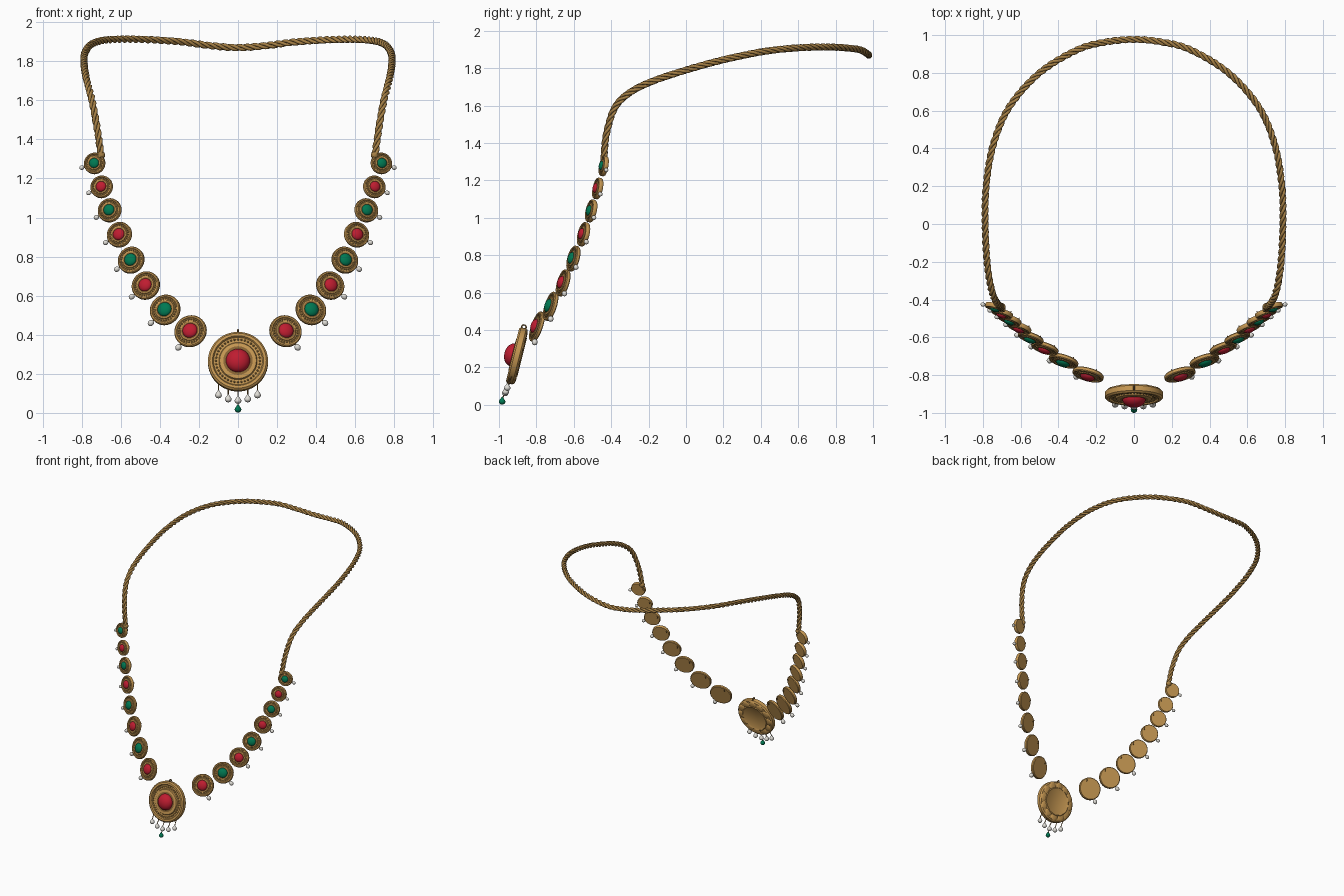
import bpy, bmesh
from math import sin, cos, pi, radians
from mathutils import Matrix, Vector

cube = bpy.data.objects.get("Cube")
if cube:
    bpy.data.objects.remove(cube)


def material(name, rgb):
    m = bpy.data.materials.new(name)
    m.use_nodes = True
    m.diffuse_color = (*rgb, 1)
    m.node_tree.nodes["Principled BSDF"].inputs["Base Color"].default_value = (*rgb, 1)
    return m


GOLD = material("antique gold", (0.56, 0.31, 0.085))
ROPE = material("aged rope gold", (0.38, 0.215, 0.06))
DARK = material("dark gold", (0.25, 0.13, 0.035))
RED = material("ruby red", (0.52, 0.012, 0.03))
GREEN = material("emerald green", (0.0, 0.19, 0.085))
PEARL = material("pearl white", (0.75, 0.73, 0.68))


def finish(bm, name, mats, frame):
    me = bpy.data.meshes.new(name)
    bmesh.ops.recalc_face_normals(bm, faces=bm.faces)
    bm.to_mesh(me)
    bm.free()
    ob = bpy.data.objects.new(name, me)
    bpy.context.collection.objects.link(ob)
    ob.matrix_world = frame
    for m in mats:
        me.materials.append(m)
    bpy.ops.object.select_all(action="DESELECT")
    ob.select_set(True)
    bpy.context.view_layer.objects.active = ob
    bpy.ops.object.shade_smooth_by_angle(angle=radians(40))


def lathe(name, profile, mats, frame, steps=40, dark_ring=None):
    """Spin (radius, height) points about the local z axis."""
    bm = bmesh.new()
    verts = [bm.verts.new((r, 0, h)) for r, h in profile]
    edges = [bm.edges.new(p) for p in zip(verts, verts[1:])]
    bmesh.ops.spin(bm, geom=verts + edges, cent=(0, 0, 0), axis=(0, 0, 1),
                   angle=2 * pi, steps=steps, use_duplicate=False)
    bmesh.ops.remove_doubles(bm, verts=bm.verts, dist=1e-5)
    if dark_ring:
        for f in bm.faces:
            c = f.calc_center_median()
            if c.z > 0 and dark_ring[0] < c.xy.length < dark_ring[1]:
                f.material_index = 1
    finish(bm, name, mats, frame)


def bead_ring(name, ring, size, count, h, mat, frame, flat=1.0):
    bm = bmesh.new()
    for i in range(count):
        a = 2 * pi * i / count
        m = Matrix.Translation((ring * cos(a), ring * sin(a), h)) @ Matrix.Diagonal((1, 1, flat, 1))
        bmesh.ops.create_icosphere(bm, subdivisions=2 if size > 0.02 else 1, radius=size, matrix=m)
    finish(bm, name, [mat], frame)


def ball(name, size, mat, frame, stretch=(1, 1, 1)):
    bm = bmesh.new()
    bmesh.ops.create_uvsphere(bm, u_segments=20, v_segments=12, radius=size,
                              matrix=Matrix.Diagonal((*stretch, 1)))
    finish(bm, name, [mat], frame)


def rod(name, a, b, size, mat):
    a, b = Vector(a), Vector(b)
    d = b - a
    frame = Matrix.Translation(a) @ d.to_track_quat("Z", "Y").to_matrix().to_4x4()
    lathe(name, [(0, 0), (size, 0), (size, d.length), (0, d.length)], [mat], frame, 8)


def loop(name, major, minor, mat, frame):
    lathe(name, [(major + minor * cos(pi * i / 4), minor * sin(pi * i / 4)) for i in range(9)],
          [mat], frame, 16)


def facing(pos, yaw, tilt):
    """Frame whose z axis points out of the front of a medallion."""
    n = Vector((sin(yaw) * cos(tilt), -cos(yaw) * cos(tilt), sin(tilt)))
    up = (Vector((0, 0, 1)) - n * n.z).normalized()
    rot = Matrix((up.cross(n), up, n)).transposed().to_4x4()
    return Matrix.Translation(pos) @ rot


def medallion(name, r, frame, gem_mat, gem, dome, thick, beads, bead_size):
    t = thick / 2
    # stepped disc with raised rim, bead channel and dark gem collar
    lathe(name + "_disc", [(0, -t), (.94 * r, -t), (r, -.6 * t), (r, .6 * t), (.94 * r, t),
                           (.85 * r, t), (.81 * r, .6 * t), (.64 * r, .6 * t),
                           (.61 * r, t), ((gem + .09) * r, 1.1 * t),
                           (gem * r, 1.1 * t), (gem * r, .6 * t), (0, .6 * t)],
          [GOLD, DARK], frame, 48, ((gem + .01) * r, (gem + .08) * r))
    bead_ring(name + "_beads", .73 * r, bead_size * r, beads, .75 * t, ROPE, frame)
    # domed gem
    arc = [pi / 2 * k / 8 for k in range(9)]
    lathe(name + "_gem", [(gem * r * cos(a), t + gem * r * dome * sin(a)) for a in arc],
          [gem_mat], frame, 32)


# Side medallions: x, y, z, radius, pearl angle below horizontal
SIDE = [(.734, -.44, 1.277, .055, 18), (.698, -.472, 1.157, .058, 25),
        (.657, -.507, 1.037, .062, 28), (.607, -.548, .912, .066, 30),
        (.547, -.602, .782, .07, 33), (.472, -.657, .652, .074, 40),
        (.373, -.724, .527, .08, 45), (.243, -.797, .418, .084, 57)]
for side, word in ((1, "left"), (-1, "right")):
    for i, (x, y, z, r, drop) in enumerate(SIDE):
        name = f"{word}_medallion_{i + 1}"
        frame = facing((side * x, y, z), side * radians(15 + 5 * sin(pi * i / 7)),
                       radians(10 + 1.2 * i))
        medallion(name, r, frame, RED if i % 2 else GREEN, .46, .55, .024, 28, .06)
        a = -radians(drop)
        out = Vector((side * cos(a), sin(a), 0))
        p = .15 * r + .003
        turn = out.to_track_quat("X", "Z").to_matrix().to_4x4()
        ball(name + "_pearl", p, PEARL, frame @ Matrix.Translation(out * (r + p + .004)) @ turn,
             (1.15, 1, 1))
        rod(name + "_pearl_pin", frame @ (out * .95 * r), frame @ (out * (r + p)), .003, DARK)
        # hanging loop behind the upper edge
        loop(name + "_loop", .007, .0025, DARK,
             frame @ Matrix.Translation((-out * .8 * r) + Vector((0, 0, -.013)))
             @ Matrix.Rotation(pi / 2, 4, "Y"))

# Central pendant
centre = facing((0, -.905, .262), 0, radians(14))
R = .154
medallion("pendant", R, centre, RED, .4, .72, .046, 40, .038)
bead_ring("pendant_back_petals", .76 * R, .21 * R, 12, -.021, GOLD, centre, .22)
lathe("pendant_back_plate", [(0, -.025), (.62 * R, -.025), (.68 * R, -.03), (.74 * R, -.022)],
      [GOLD], centre, 12)
loop("pendant_loop", .012, .004, DARK, centre @ Matrix.Translation((0, R + .004, 0))
     @ Matrix.Rotation(pi / 2, 4, "Y"))

# Pendant drops: teardrop pearls, with a green drop under the middle one
TEAR = [(0, -1), (.55, -.85), (.9, -.45), (1, -.1), (.85, .35), (.5, .85), (.2, 1.3), (0, 1.5)]


def teardrop(name, pos, size, mat):
    lathe(name, [(a * size, b * size) for a, b in TEAR], [mat], Matrix.Translation(pos), 16)


for i in range(-2, 3):
    x, z = i * .05, .064 + .007 * i * i
    tag = f"drop_{i + 3}"
    top = centre @ Vector((x, -.97 * (R * R - x * x) ** .5, 0))
    pos = Vector((x, -.952 - .4 * (.1 - z), z))
    teardrop(tag + "_pearl", pos, .0175, PEARL)
    rod(tag + "_wire", top, pos + Vector((0, 0, .02)), .003, DARK)
teardrop("green_drop", (0, -.983, .0185), .0175, GREEN)
rod("green_drop_wire", (0, -.982, .035), (0, -.967, .06), .003, DARK)

# Twisted neck rope
HALF = [(.70, -.44, 1.31), (.72, -.425, 1.45), (.745, -.38, 1.59), (.765, -.3, 1.67),
        (.78, -.18, 1.73), (.788, 0, 1.79), (.783, .2, 1.845), (.745, .42, 1.89),
        (.66, .62, 1.91), (.5, .8, 1.912), (.3, .922, 1.9), (.15, .963, 1.881)]
path = [Vector(p) for p in HALF] + [Vector((0, .977, 1.87))]
path += [Vector((-p.x, p.y, p.z)) for p in reversed(path[:-1])]
path = [2 * path[0] - path[1]] + path + [2 * path[-1] - path[-2]]
line = []
for a, b, c, d in zip(path, path[1:], path[2:], path[3:]):
    n = max(4, int((c - b).length / .009))
    for k in range(n):
        t = k / n
        line.append(.5 * (2 * b + (c - a) * t + (2 * a - 5 * b + 4 * c - d) * t ** 2
                          + (3 * b - a - 3 * c + d) * t ** 3))
line.append(path[-2])

curve = bpy.data.curves.new("neck_rope", "CURVE")
curve.dimensions = "3D"
curve.bevel_depth = .0088
curve.bevel_resolution = 2
curve.use_fill_caps = True
strands = []
normal = Vector((1, 0, 0))
angle = 0
for i, p in enumerate(line):
    tan = (line[min(i + 1, len(line) - 1)] - line[max(i - 1, 0)]).normalized()
    normal = (normal - tan * normal.dot(tan)).normalized()
    side = tan.cross(normal)
    if i:
        angle += 2 * pi * (p - line[i - 1]).length / .12
    strands.append([p + .0105 * (normal * cos(angle + s * 2 * pi / 3)
                                 + side * sin(angle + s * 2 * pi / 3)) for s in range(3)])
for s in range(3):
    spline = curve.splines.new("POLY")
    spline.points.add(len(line) - 1)
    for pt, row in zip(spline.points, strands):
        pt.co = (*row[s], 1)
curve.materials.append(ROPE)
rope = bpy.data.objects.new("neck_rope", curve)
bpy.context.collection.objects.link(rope)
bpy.ops.object.select_all(action="DESELECT")
rope.select_set(True)
bpy.context.view_layer.objects.active = rope
bpy.ops.object.convert(target="MESH")
bpy.ops.object.shade_smooth_by_angle(angle=radians(50))
for x, word in ((.70, "left"), (-.70, "right")):
    ball(word + "_rope_end", .02, ROPE, Matrix.Translation((x, -.438, 1.32)))
